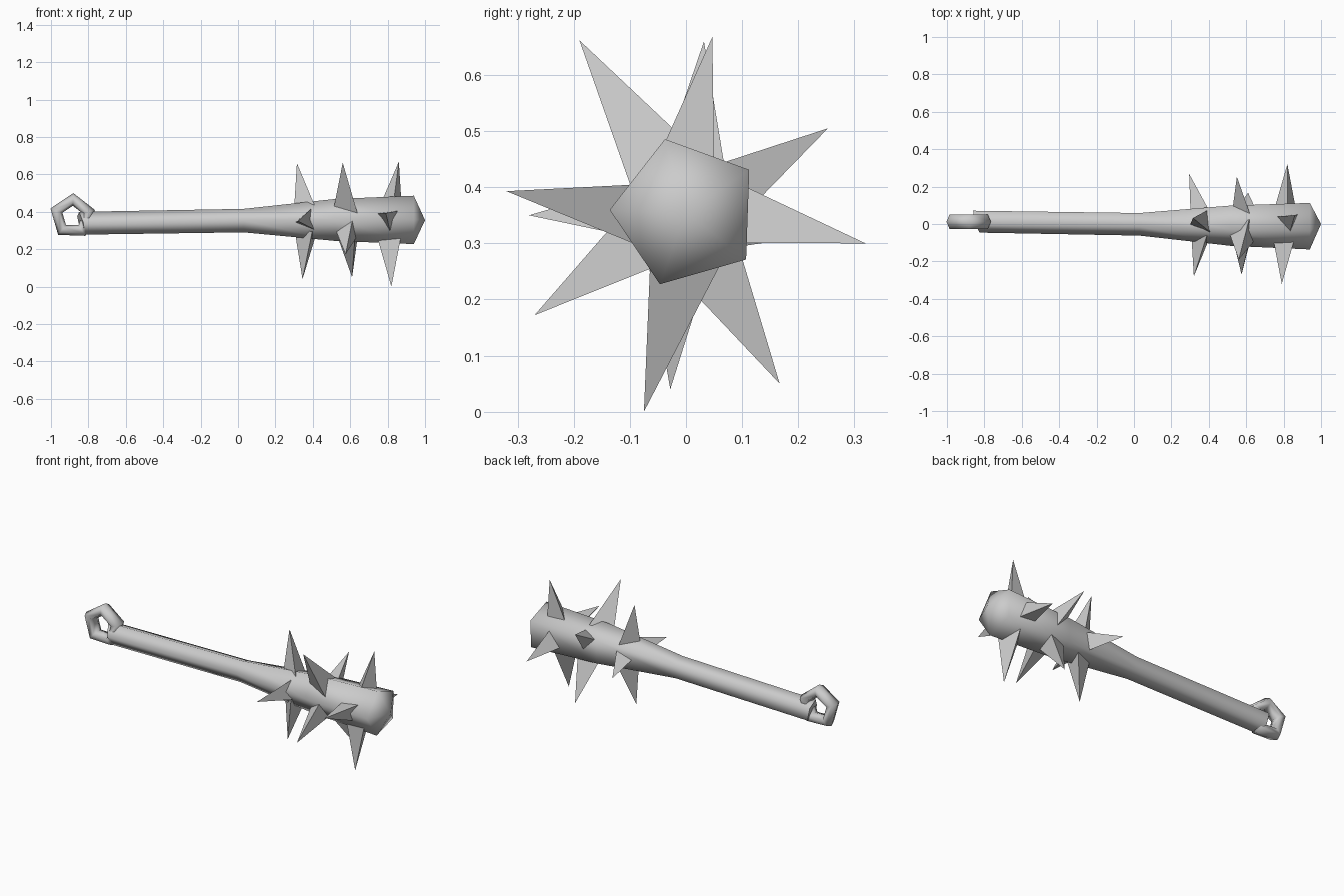
import bpy, bmesh, math
from mathutils import Vector

cube = bpy.data.objects.get("Cube")
if cube:
    bpy.data.objects.remove(cube)

GREY = (0.6, 0.6, 0.6, 1)
mat = bpy.data.materials.new("plain_grey")
mat.use_nodes = True
mat.diffuse_color = GREY
bsdf = mat.node_tree.nodes["Principled BSDF"]
bsdf.inputs["Base Color"].default_value = GREY
bsdf.inputs["Roughness"].default_value = 0.8


def finish(name, bm, smooth):
    bmesh.ops.recalc_face_normals(bm, faces=bm.faces)
    for f in bm.faces:
        f.smooth = smooth and len(f.verts) < 5
    mesh = bpy.data.meshes.new(name)
    bm.to_mesh(mesh)
    bm.free()
    mesh.materials.append(mat)
    obj = bpy.data.objects.new(name, mesh)
    bpy.context.collection.objects.link(obj)
    return obj


def bridge(bm, a, b):
    for i in range(len(a)):
        j = (i + 1) % len(a)
        bm.faces.new((a[i], a[j], b[j], b[i]))


# Club: five-sided tapered shaft along x, slanted at the grip, pointed at the head
stations = [  # x, centre y, centre z, radius, slant
    (-0.84, 0.018, 0.338, 0.064, 0.45),
    (0.03, 0.004, 0.352, 0.066, 0),
    (0.52, 0.001, 0.355, 0.118, 0),
    (0.94, 0, 0.355, 0.136, 0),
]
bm = bmesh.new()
rings = []
for x, y, z, r, slant in stations:
    ring = []
    for k in range(5):
        a = math.radians(34 + 72 * k)
        dy, dz = r * math.cos(a), r * math.sin(a)
        ring.append(bm.verts.new((x - slant * (dz + dy) / 2, y + dy, z + dz)))
    rings.append(ring)
for a, b in zip(rings, rings[1:]):
    bridge(bm, a, b)
bm.faces.new(rings[0])
tip = bm.verts.new((1, 0, 0.355))
for k in range(5):
    bm.faces.new((rings[-1][k], rings[-1][(k + 1) % 5], tip))
finish("club", bm, True)

# Grip loop: a five-cornered ring standing in the xz plane
bm = bmesh.new()
loops = []
for k in range(5):
    a = math.radians(88 + 72 * k)
    loop = []
    for s in range(6):
        t = math.tau * s / 6
        r = 0.091 + 0.034 * math.cos(t)
        loop.append(bm.verts.new((-0.885 + r * math.cos(a),
                                  0.012 + 0.044 * math.sin(t),
                                  0.375 + r * math.sin(a))))
    loops.append(loop)
for k in range(5):
    bridge(bm, loops[k], loops[(k + 1) % 5])
finish("grip_loop", bm, True)


# Spikes: flat three-sided pyramids leaning out from the shaft axis
def spike(name, root, point, phase):
    root, point = Vector(root), Vector(point)
    d = (point - root).normalized()
    v = d.cross(Vector((1, 0, 0))).normalized()
    u = v.cross(d)
    base = root.lerp(point, 0.2)
    r = 0.28 * (point - base).length
    bm = bmesh.new()
    corners = []
    for k in range(3):
        a = math.radians(phase + 120 * k)
        corners.append(bm.verts.new(base + r * (u * math.cos(a) + v * math.sin(a))))
    top = bm.verts.new(point)
    bm.faces.new(corners)
    for k in range(3):
        bm.faces.new((corners[k], corners[(k + 1) % 3], top))
    finish(name, bm, False)


spike_rings = {
    "inner": (0.38, 70, [(0.315, 0.032, 0.66), (0.295, 0.268, 0.32),
                         (0.345, -0.028, 0.04), (0.32, -0.28, 0.35)]),
    "middle": (0.595, 70, [(0.56, -0.19, 0.662), (0.55, 0.253, 0.505),
                           (0.61, 0.167, 0.05), (0.575, -0.27, 0.172)]),
    "outer": (0.81, 37, [(0.86, 0.047, 0.668), (0.82, 0.32, 0.30),
                         (0.82, -0.075, 0), (0.79, -0.32, 0.393)]),
}
for label, (x, phase, points) in spike_rings.items():
    for n, p in enumerate(points, 1):
        spike(f"{label}_spike_{n}", (x, 0, 0.355), p, phase)
